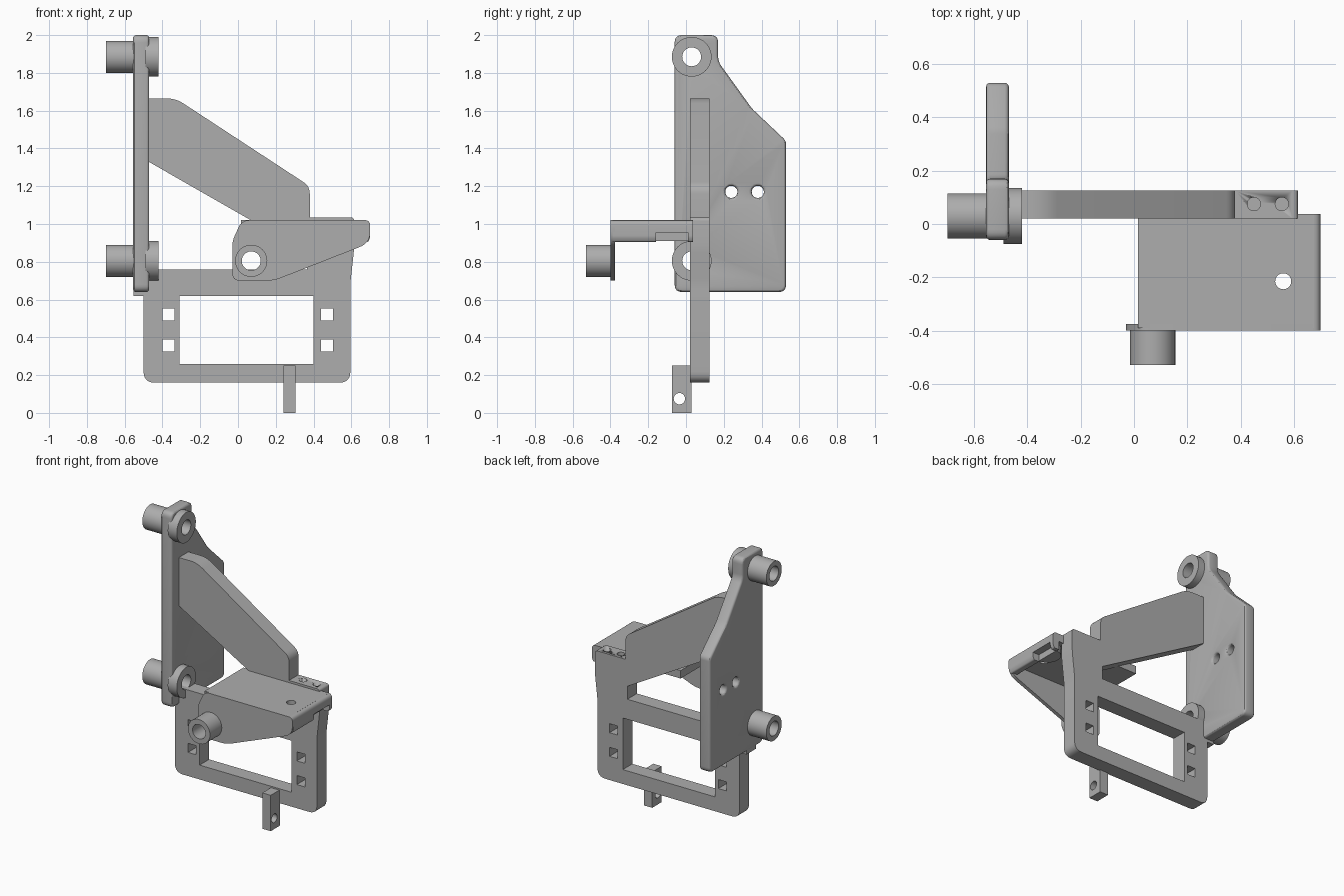
import bpy, math
from mathutils import Matrix, Vector

cube = bpy.data.objects.get("Cube")
if cube:
    bpy.data.objects.remove(cube, do_unlink=True)

GREY = (0.42, 0.42, 0.42, 1)
mat = bpy.data.materials.new("plain grey")
mat.diffuse_color = GREY
mat.use_nodes = True
mat.node_tree.nodes["Principled BSDF"].inputs["Base Color"].default_value = GREY

# Profile plane axes (u, v, extrusion) for each extrusion direction
AXES = {"x": ((0, 1, 0), (0, 0, 1), (1, 0, 0)),
        "y": ((1, 0, 0), (0, 0, 1), (0, -1, 0)),
        "z": ((1, 0, 0), (0, 1, 0), (0, 0, 1))}


def circle(u, v, r, n=40):
    return [(u + r * math.cos(math.tau * i / n), v + r * math.sin(math.tau * i / n)) for i in range(n)]


def rect(u0, u1, v0, v1):
    return [(u0, v0), (u1, v0), (u1, v1), (u0, v1)]


def rounded(points, steps=6):
    """Fillet every corner that carries a third value, its setback."""
    out = []
    for i, p in enumerate(points):
        c = Vector(p[:2])
        if len(p) == 2:
            out.append(c)
            continue
        a = c + (Vector(points[i - 1][:2]) - c).normalized() * p[2]
        b = c + (Vector(points[(i + 1) % len(points)][:2]) - c).normalized() * p[2]
        for k in range(steps + 1):
            t = k / steps
            out.append(a * (1 - t) ** 2 + c * 2 * t * (1 - t) + b * t * t)
    return out


def plate(name, axis, lo, hi, loops, bevel=0.0):
    """Extrude an outline with holes between lo and hi along an axis."""
    curve = bpy.data.curves.new(name, "CURVE")
    curve.dimensions = "2D"
    curve.fill_mode = "BOTH"
    curve.extrude = (hi - lo) / 2 - bevel
    curve.bevel_depth = bevel
    curve.bevel_resolution = 2
    curve.offset = -bevel
    for loop in loops:
        spline = curve.splines.new("POLY")
        spline.points.add(len(loop) - 1)
        for point, (u, v) in zip(spline.points, loop):
            point.co = (u, v, 0, 1)
        spline.use_cyclic_u = True
    temp = bpy.data.objects.new(name + "_outline", curve)
    bpy.context.collection.objects.link(temp)
    bpy.context.view_layer.update()
    mesh = bpy.data.meshes.new_from_object(temp.evaluated_get(bpy.context.evaluated_depsgraph_get()))
    bpy.data.objects.remove(temp, do_unlink=True)
    u, v, w = (Vector(a) for a in AXES[axis])
    turn = Matrix((u, v, w)).transposed().to_4x4()
    middle = Vector([abs(c) for c in w]) * (lo + hi) / 2
    mesh.transform(Matrix.Translation(middle) @ turn)
    mesh.materials.clear()
    mesh.materials.append(mat)
    obj = bpy.data.objects.new(name, mesh)
    bpy.context.collection.objects.link(obj)
    # Weld the caps to the walls
    weld = obj.modifiers.new("weld", "WELD")
    weld.merge_threshold = 0.0002
    bpy.ops.object.select_all(action="DESELECT")
    obj.select_set(True)
    bpy.context.view_layer.objects.active = obj
    bpy.ops.object.modifier_apply(modifier="weld")
    bpy.ops.object.shade_smooth_by_angle(angle=math.radians(30))
    return obj


# Side plate with mounting holes
side = rounded([(-0.06, 0.64, 0.04), (0.53, 0.64, 0.04), (0.53, 1.44, 0.02), (0.35, 1.61, 0.02),
                (0.17, 1.86, 0.03), (0.17, 2.0, 0.04), (-0.06, 2.0, 0.04)])
BOSS_Y, BOSS_Z = 0.03, (0.805, 1.885)
plate("side_plate", "x", -0.555, -0.47,
      [side] + [circle(BOSS_Y, z, 0.05) for z in BOSS_Z] + [circle(y, 1.17, 0.032) for y in (0.24, 0.38)],
      bevel=0.015)

# Tubular bosses outside and washers inside the side plate
for z, place in zip(BOSS_Z, ("lower", "upper")):
    bore = circle(BOSS_Y, z, 0.05)
    plate(place + "_boss", "x", -0.70, -0.545, [circle(BOSS_Y, z, 0.085), bore])
    plate(place + "_washer", "x", -0.49, -0.42, [circle(BOSS_Y, z, 0.105), bore])

# Window frame, upright and diagonal arm in one slab
outline = rounded([(-0.5, 0.16, 0.06), (0.595, 0.16, 0.06), (0.595, 0.69, 0.03), (0.615, 0.87, 0.03),
                   (0.615, 1.035, 0.02), (0.38, 1.035), (0.38, 1.2, 0.04), (-0.33, 1.665, 0.05),
                   (-0.5, 1.665), (-0.5, 1.345), (0.365, 0.85), (0.365, 0.76), (-0.553, 0.76),
                   (-0.553, 0.62), (-0.5, 0.62)])
slots = [rect(x, x + 0.063, z, z + 0.063) for x in (-0.4, 0.44) for z in (0.325, 0.49)]
frame = plate("frame_and_arm", "y", 0.02, 0.125, [outline, rect(-0.31, 0.40, 0.26, 0.62)] + slots)

# Blind screw holes in the top of the upright
for i, x in enumerate((0.45, 0.555)):
    cutter = plate(f"screw_hole_cutter_{i}", "z", 0.93, 1.1, [circle(x, 0.075, 0.025, 24)])
    cutter.hide_render = True
    cut = frame.modifiers.new("screw_hole", "BOOLEAN")
    cut.object = cutter
    cut.solver = "EXACT"
    bpy.context.view_layer.objects.active = frame
    bpy.ops.object.modifier_apply(modifier=cut.name)
    bpy.data.objects.remove(cutter, do_unlink=True)

# Bracket front panel with its tubular boss
bore = circle(0.07, 0.805, 0.05)
panel = rounded([(-0.03, 0.70, 0.04), (0.19, 0.70, 0.04), (0.70, 0.90, 0.06), (0.70, 1.02, 0.03),
                 (0.02, 1.02, 0.04), (-0.03, 0.91, 0.03)])
plate("bracket_panel", "y", -0.40, -0.375, [panel, bore])
plate("bracket_boss", "y", -0.53, -0.395, [circle(0.07, 0.805, 0.085), bore])

# Bracket shelf with a screw hole, rounded over its outer end
plate("bracket_shelf", "z", 0.965, 1.02,
      [rect(0.015, 0.675, -0.39, 0.038), circle(0.56, -0.215, 0.03)])
lip = rounded([(0.65, 0.905), (0.69, 0.905, 0.01), (0.70, 0.93, 0.01), (0.70, 1.02, 0.03), (0.65, 1.02)])
upper_lip = rounded([(0.65, 0.955), (0.70, 0.955), (0.70, 1.02, 0.03), (0.65, 1.02)])
plate("bracket_front_lip", "y", -0.39, -0.16, [lip])
plate("bracket_middle_lip", "y", -0.16, 0.01, [upper_lip])
plate("bracket_back_lip", "y", 0.01, 0.038, [lip])

# Half round pad below the shelf
half = [p for p in circle(0.65, -0.075, 0.085) if p[0] <= 0.651]
plate("half_round_pad", "z", 0.91, 0.97, [half])

# Hanging tab with a cross hole
plate("bottom_tab", "x", 0.24, 0.305, [rect(-0.075, 0.03, 0.0, 0.25), circle(-0.035, 0.075, 0.03)])
